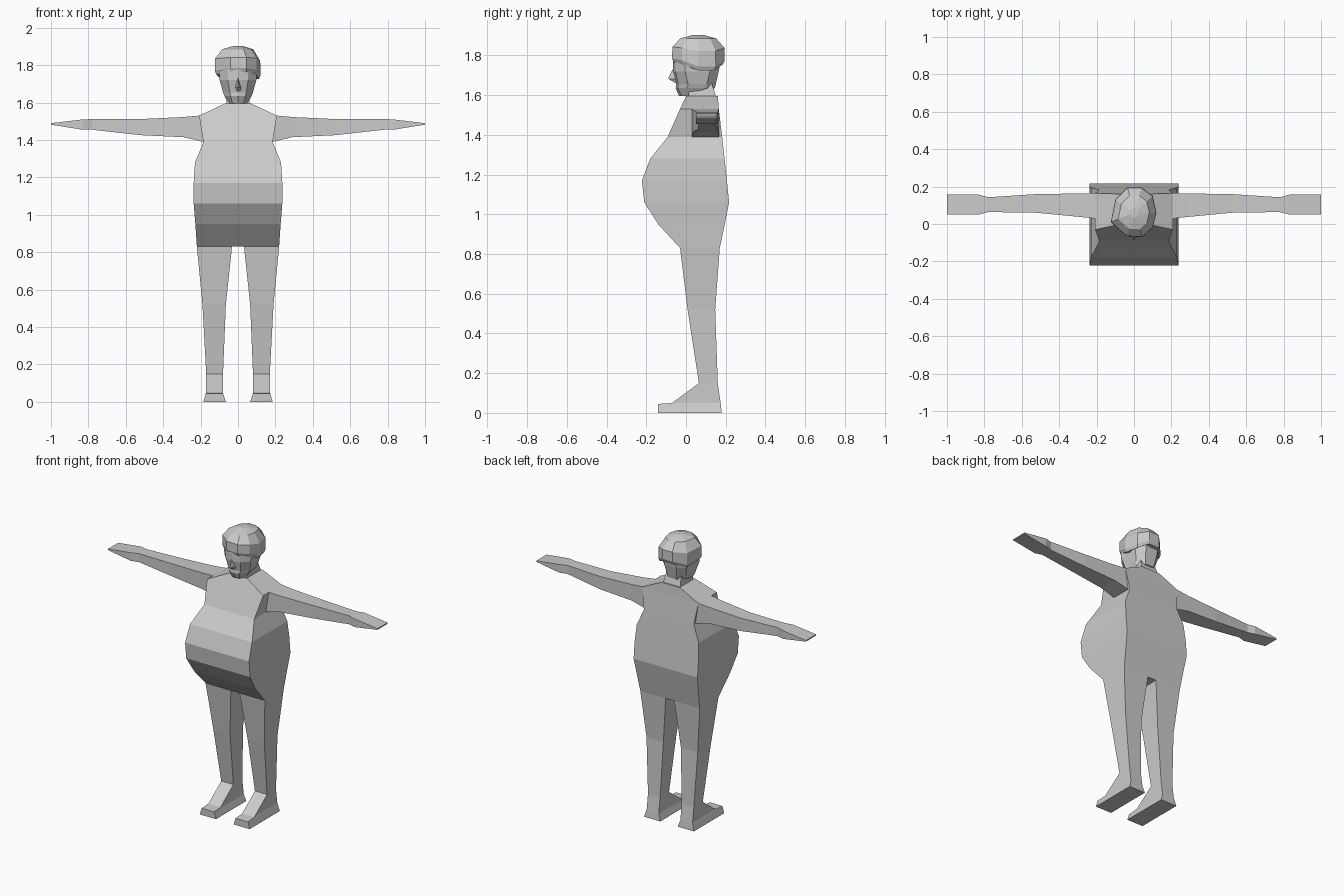
import bpy, bmesh

grey = bpy.data.materials.new("light grey")
grey.diffuse_color = (0.6, 0.6, 0.6, 1)


def loft(name, rings, mirror=False):
    """Skin a list of equal-length point rings and close both ends."""
    bm = bmesh.new()
    loops = [[bm.verts.new(p) for p in ring] for ring in rings]
    n = len(loops[0])
    for a, b in zip(loops, loops[1:]):
        for i in range(n):
            j = (i + 1) % n
            bm.faces.new((a[i], a[j], b[j], b[i]))
    bm.faces.new(loops[0][::-1])
    bm.faces.new(loops[-1])
    bmesh.ops.recalc_face_normals(bm, faces=bm.faces)
    me = bpy.data.meshes.new(name)
    bm.to_mesh(me)
    bm.free()
    me.materials.append(grey)
    ob = bpy.data.objects.new(name, me)
    bpy.context.collection.objects.link(ob)
    if mirror:
        ob.modifiers.new("mirror", 'MIRROR').use_mirror_merge = False
    return ob


def box_ring(z, x0, x1, y0, y1):
    return [(x0, y0, z), (x1, y0, z), (x1, y1, z), (x0, y1, z)]


# Torso with round belly: z, half width, front y, back y
torso = [(0.83, 0.22, -0.03, 0.17), (0.95, 0.228, -0.14, 0.195),
         (1.06, 0.237, -0.21, 0.217), (1.17, 0.237, -0.222, 0.206),
         (1.28, 0.23, -0.18, 0.194), (1.39, 0.185, -0.092, 0.182),
         (1.53, 0.208, -0.03, 0.165), (1.595, 0.07, 0.0, 0.16)]
loft("torso", [box_ring(z, -w, w, f, b) for z, w, f, b in torso])
loft("neck", [box_ring(1.58, -0.065, 0.065, 0.01, 0.155),
              box_ring(1.66, -0.055, 0.055, 0.02, 0.13)])

# Leg with foot: z, inner x, outer x, front y, back y
leg = [(0, 0.065, 0.185, -0.14, 0.18), (0.045, 0.08, 0.172, -0.14, 0.175),
       (0.05, 0.08, 0.17, -0.07, 0.174), (0.15, 0.08, 0.17, 0.065, 0.16),
       (0.52, 0.065, 0.19, 0.008, 0.147), (0.83, 0.032, 0.22, -0.03, 0.17)]
loft("leg", [box_ring(*s) for s in leg], mirror=True)

# Arm with flat hand: top x, bottom x, top z, bottom z, front y, back y
arm = [(0.19, 0.17, 1.53, 1.39, 0.03, 0.165), (0.215, 0.185, 1.53, 1.39, 0.03, 0.165),
       (0.29, 0.29, 1.523, 1.415, 0.038, 0.163), (0.52, 0.52, 1.512, 1.426, 0.06, 0.16),
       (0.78, 0.78, 1.512, 1.455, 0.064, 0.143), (0.83, 0.83, 1.51, 1.455, 0.05, 0.157),
       (1.0, 1.0, 1.49, 1.482, 0.05, 0.157)]
loft("arm", [[(xt, f, zt), (xt, b, zt), (xb, b, zb), (xb, f, zb)]
             for xt, xb, zt, zb, f, b in arm], mirror=True)

# Face and skull: z, half width, front y, back y
head = [(1.595, 0.052, -0.035, 0.06), (1.635, 0.072, -0.052, 0.145),
        (1.655, 0.08, -0.05, 0.15), (1.72, 0.098, -0.065, 0.165),
        (1.78, 0.1, -0.065, 0.175)]
loft("head", [[(0, f, z), (w * .55, f + .012, z), (w, f + .06, z), (w * .9, b - .045, z),
               (w * .45, b, z), (-w * .45, b, z), (-w * .9, b - .045, z),
               (-w, f + .06, z), (-w * .55, f + .012, z)] for z, w, f, b in head])

# Nose
loft("nose", [[(-0.022, -0.04, 1.665), (0.022, -0.04, 1.665), (0, -0.055, 1.662)],
              [(-0.018, -0.045, 1.682), (0.018, -0.045, 1.682), (0, -0.09, 1.682)],
              [(-0.008, -0.05, 1.73), (0.008, -0.05, 1.73), (0, -0.068, 1.73)]])

# Hair: uneven outline, lower edge tilted, shrinking to the crown
outline = [(-0.04, -0.065, 1.775), (0.045, -0.07, 1.775), (0.1, -0.02, 1.765),
           (0.12, 0.06, 1.735), (0.1, 0.15, 1.735), (0.04, 0.195, 1.765),
           (-0.035, 0.195, 1.765), (-0.1, 0.13, 1.735), (-0.124, 0.01, 1.76)]


def hair_ring(scale, z, lift):
    return [(x * scale, 0.06 + (y - 0.06) * scale, z + (h - 1.76) * lift)
            for x, y, h in outline]


loft("hair", [hair_ring(0.93, 1.75, 1), hair_ring(1.0, 1.77, 1),
              hair_ring(0.99, 1.835, 0.5), hair_ring(0.68, 1.885, 0),
              hair_ring(0.2, 1.903, 0)])
